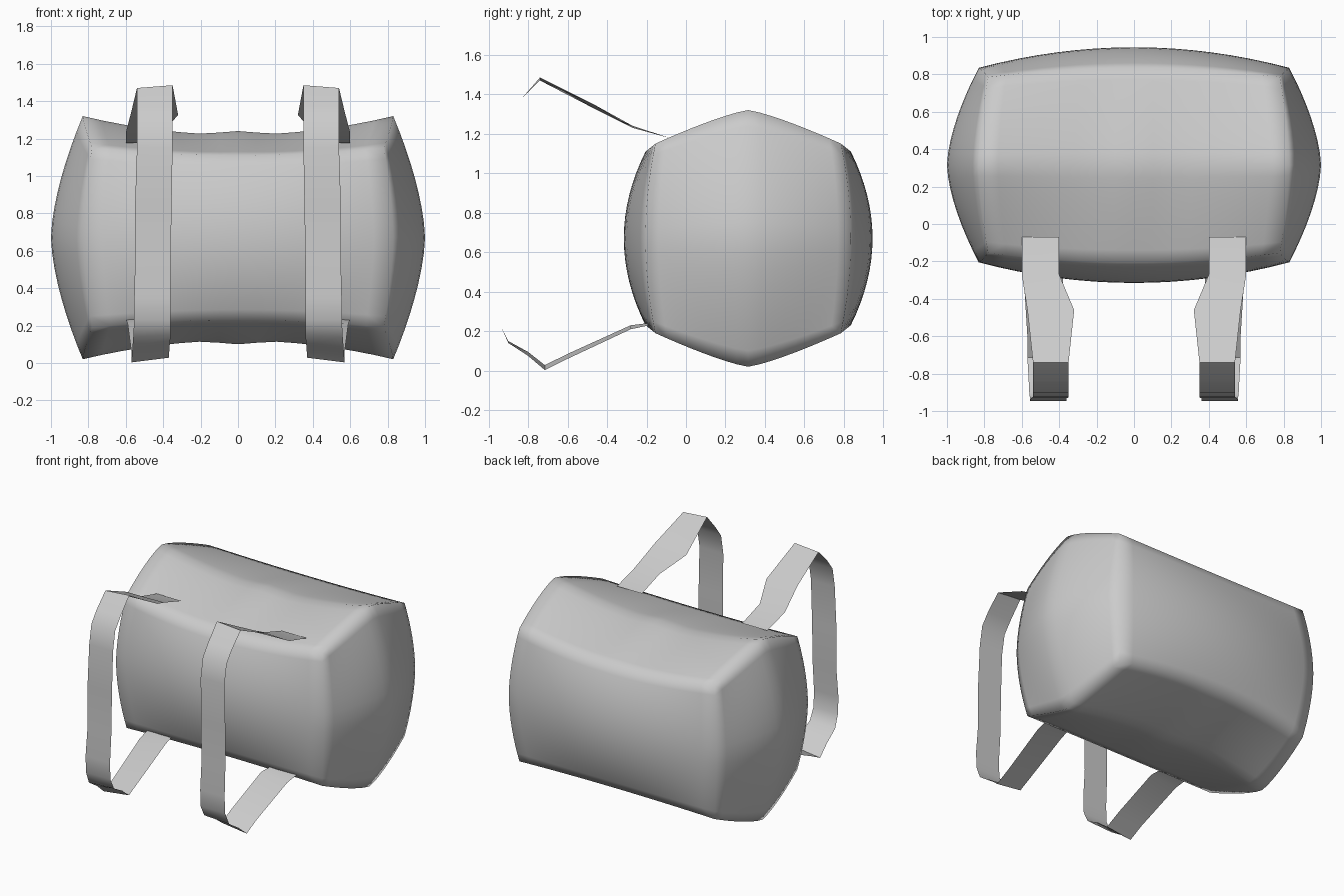
import bpy, bmesh, math

if "Cube" in bpy.data.objects:
    bpy.data.objects.remove(bpy.data.objects["Cube"])

def finish(name, bm, angle):
    me = bpy.data.meshes.new(name)
    bm.to_mesh(me)
    bm.free()
    ob = bpy.data.objects.new(name, me)
    bpy.context.collection.objects.link(ob)
    bpy.ops.object.select_all(action='DESELECT')
    ob.select_set(True)
    bpy.context.view_layer.objects.active = ob
    bpy.ops.object.shade_smooth_by_angle(angle=math.radians(angle))
    return ob

# Bag body: a gridded cube inflated into a pillow with pulled-in waist
bm = bmesh.new()
bmesh.ops.create_cube(bm, size=2)
bmesh.ops.subdivide_edges(bm, edges=bm.edges[:], cuts=15, use_grid_fill=True)
for vert in bm.verts:
    u, v, w = vert.co
    s = u * u
    fv, fw = 1 - abs(v) ** 1.6, 1 - abs(w) ** 1.6
    half_x = 0.78 + 0.05 * (fv + fw) + 0.12 * fv * fw
    y_mid, y_cor = 0.63 - 0.11 * s, 0.52 - 0.05 * s
    z_mid = 0.55 + 0.1 * s + 0.02 * max(0, 1 - abs(u) / 0.25)
    z_cor = 0.44 + 0.04 * s
    vert.co = (u * half_x,
               0.315 + v * (y_cor + (y_mid - y_cor) * (1 - w * w)),
               0.67 + w * (z_cor + (z_mid - z_cor) * (1 - abs(v) ** 1.25)))
finish("bag_body", bm, 80)

# Shoulder straps: ribbon swept along a side path
# (outer x, inner x, y, z, inner edge rise)
path = [
    (0.60, 0.40, -0.07, 1.175, 0.0), (0.60, 0.40, -0.27, 1.23, 0.01),
    (0.57, 0.32, -0.46, 1.345, -0.02), (0.54, 0.35, -0.74, 1.47, 0.015),
    (0.54, 0.35, -0.84, 1.37, 0.0), (0.54, 0.35, -0.90, 1.29, 0.0),
    (0.54, 0.35, -0.925, 1.15, 0.0), (0.55, 0.355, -0.93, 0.85, 0.0),
    (0.55, 0.36, -0.93, 0.55, 0.0), (0.555, 0.36, -0.945, 0.35, 0.0),
    (0.555, 0.36, -0.94, 0.23, 0.0), (0.56, 0.36, -0.90, 0.14, 0.01),
    (0.565, 0.365, -0.80, 0.075, 0.02), (0.57, 0.37, -0.715, 0.003, 0.025),
    (0.57, 0.37, -0.60, 0.06, 0.025), (0.59, 0.38, -0.28, 0.21, 0.02),
    (0.60, 0.40, -0.16, 0.235, 0.01)]
for side, name in ((-1, "left_strap"), (1, "right_strap")):
    bm = bmesh.new()
    rows = [(bm.verts.new((side * xo, y, z)), bm.verts.new((side * xi, y, z + dz)))
            for xo, xi, y, z, dz in path]
    for a, b in zip(rows, rows[1:]):
        f = (a[0], a[1], b[1], b[0])
        bm.faces.new(f if side > 0 else f[::-1])
    finish(name, bm, 40)
